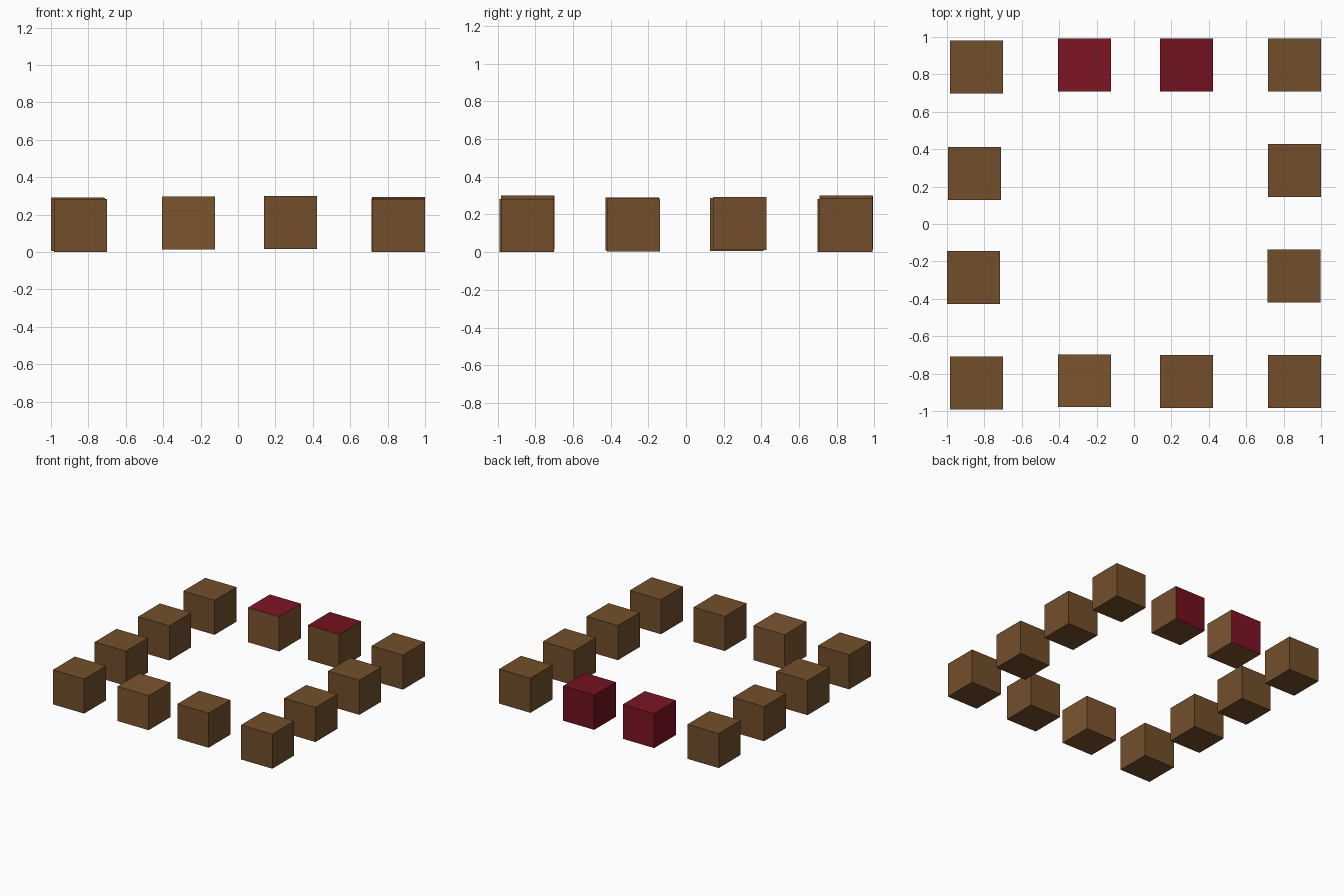
import bpy

if "Cube" in bpy.data.objects:
    bpy.data.objects.remove(bpy.data.objects["Cube"])

SIZE = 0.283


def material(name, rgb):
    m = bpy.data.materials.new(name)
    m.diffuse_color = (*rgb, 1)
    m.use_nodes = True
    m.node_tree.nodes["Principled BSDF"].inputs["Base Color"].default_value = m.diffuse_color
    return m


brown = material("brown", (0.171, 0.078, 0.024))
light_brown = material("light_brown", (0.205, 0.091, 0.030))
red = material("red", (0.168, 0.006, 0.013))
light_red = material("light_red", (0.205, 0.0075, 0.016))


def block(name, x, y, z0, mat, paint=None):
    """Cube resting at height z0; paint covers its top, back and left faces."""
    bpy.ops.mesh.primitive_cube_add(size=SIZE, location=(x, y, z0 + SIZE / 2))
    ob = bpy.context.object
    ob.name = name
    ob.data.materials.append(mat)
    if paint:
        ob.data.materials.append(paint)
        for f in ob.data.polygons:
            if f.normal.z > 0.5 or f.normal.y > 0.5 or f.normal.x < -0.5:
                f.material_index = 1


# corner blocks
block("corner_front_left", -0.842, -0.849, 0.0, brown)
block("corner_front_right", 0.858, -0.841, 0.0, brown)
block("corner_back_left", -0.842, 0.839, 0.0, brown)
block("corner_back_right", 0.858, 0.849, 0.002, brown)

# left and right side blocks
block("left_block_front", -0.858, -0.286, 0.008, brown)
block("left_block_back", -0.853, 0.269, 0.005, brown)
block("right_block_front", 0.855, -0.279, 0.003, brown)
block("right_block_back", 0.858, 0.285, 0.011, brown)

# front and back blocks, the back pair painted red
block("front_block_left", -0.265, -0.838, 0.014, light_brown)
block("front_block_right", 0.280, -0.841, 0.017, brown)
block("back_block_left", -0.265, 0.851, 0.014, light_brown, light_red)
block("back_block_right", 0.280, 0.849, 0.017, brown, red)
